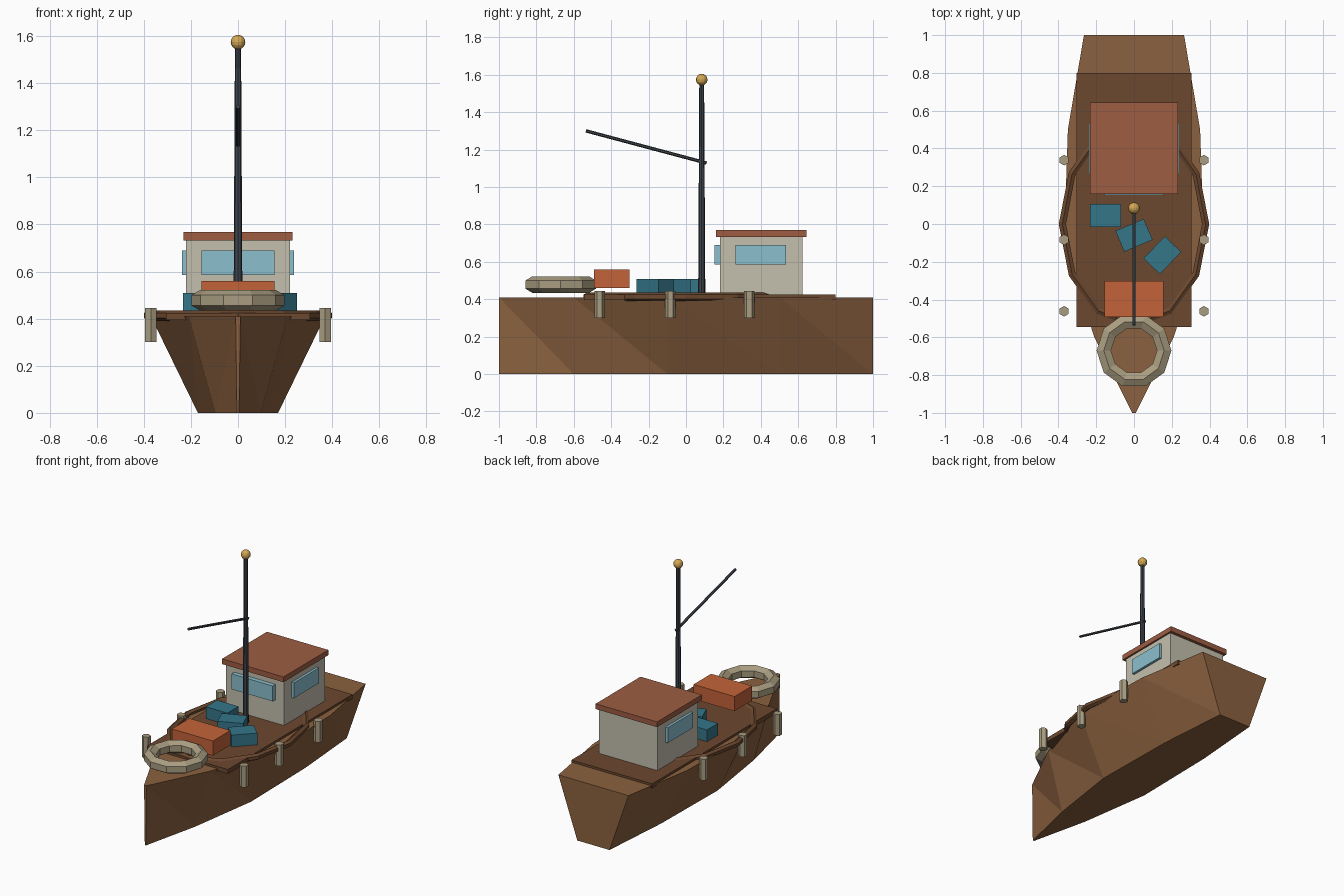
import bpy, bmesh
from math import sin, cos, pi
from mathutils import Vector, Matrix

if "Cube" in bpy.data.objects:
    bpy.data.objects.remove(bpy.data.objects["Cube"])


def mat(name, *rgb):
    m = bpy.data.materials.new(name)
    m.diffuse_color = (*rgb, 1)
    m.use_nodes = True
    m.node_tree.nodes["Principled BSDF"].inputs["Base Color"].default_value = m.diffuse_color
    return m


HULL = mat("hull_wood", .26, .12, .05)
DECK = mat("deck_wood", .15, .065, .028)
ROOF = mat("roof_red", .34, .11, .055)
ORANGE = mat("orange", .55, .125, .042)
TEAL = mat("teal", .035, .18, .25)
CREAM = mat("cream", .55, .52, .42)
GLASS = mat("glass", .26, .52, .61)
STEEL = mat("dark_steel", .05, .06, .075)
BRASS = mat("brass", .66, .39, .09)
ROPE = mat("rope", .40, .34, .22)


def finish(name, bm, material):
    bmesh.ops.recalc_face_normals(bm, faces=bm.faces)
    me = bpy.data.meshes.new(name)
    bm.to_mesh(me)
    bm.free()
    me.materials.append(material)
    ob = bpy.data.objects.new(name, me)
    bpy.context.collection.objects.link(ob)
    return ob


def box(name, center, size, material, turn=0):
    bm = bmesh.new()
    m = (Matrix.Translation(center) @ Matrix.Rotation(turn, 4, 'Z')
         @ Matrix.Diagonal((*size, 1)))
    bmesh.ops.create_cube(bm, size=1, matrix=m)
    return finish(name, bm, material)


def rod(name, a, b, r1, r2, sides, material):
    a, b = Vector(a), Vector(b)
    d = b - a
    m = Matrix.Translation((a + b) / 2)
    if d.xy.length > 1e-6:
        m = m @ d.to_track_quat('Z', 'Y').to_matrix().to_4x4()
    bm = bmesh.new()
    bmesh.ops.create_cone(bm, cap_ends=True, segments=sides, radius1=r1,
                          radius2=r2, depth=d.length, matrix=m)
    return finish(name, bm, material)


def ring(name, center, rx, ry, r, segs, sides, material):
    # elliptical torus whose section has corners at top and bottom
    bm = bmesh.new()
    loops = []
    for i in range(segs):
        a = 2 * pi * i / segs
        loop = []
        for j in range(sides):
            b = pi / 2 + 2 * pi * j / sides
            loop.append(bm.verts.new(Vector(center) + Vector((
                (rx + r * cos(b)) * cos(a), (ry + r * cos(b)) * sin(a), r * sin(b)))))
        loops.append(loop)
    for i in range(segs):
        p, q = loops[i], loops[(i + 1) % segs]
        for j in range(sides):
            k = (j + 1) % sides
            bm.faces.new((p[j], q[j], q[k], p[k]))
    return finish(name, bm, material)


# Hull: stations (y, half width at the top), narrowing towards the flat bottom
bm = bmesh.new()
stations = [(-1, .01), (-.6, .21), (-.1, .37), (.5, .35), (1, .265)]
rows = []
for y, w in stations:
    rows.append([bm.verts.new(c) for c in (
        (-w, y, .41), (-w * .46, y, 0), (w * .46, y, 0), (w, y, .41))])
for p, q in zip(rows, rows[1:]):
    for top, low in ((0, 1), (3, 2)):
        bm.faces.new((p[top], p[low], q[low]))
        bm.faces.new((p[top], q[low], q[top]))
    bm.faces.new((p[1], p[2], q[2], q[1]))
    bm.faces.new((p[0], p[3], q[3], q[0]))
bm.faces.new(rows[0])
bm.faces.new(rows[-1])
finish("hull", bm, HULL)

# Deck and rail
box("deck", (0, .128, .41), (.61, 1.345, .03), DECK)
ring("rail", (0, 0, .413), .379, .53, .022, 12, 6, DECK)

# Cabin with roof and windows
box("cabin", (0, .403, .58), (.44, .44, .31), CREAM)
box("cabin_roof", (0, .402, .751), (.464, .484, .036), ROOF)
box("front_window", (0, .175, .637), (.31, .045, .105), GLASS)
for side, s in (("left", -1), ("right", 1)):
    box(side + "_window", (s * .217, .4, .637), (.04, .27, .105), GLASS)

# Mast, boom and lamp
rod("mast", (0, .084, .42), (0, .084, 1.56), .019, .013, 8, STEEL)
rod("boom", (0, .11, 1.128), (0, -.535, 1.3), .009, .009, 6, STEEL)
bm = bmesh.new()
bmesh.ops.create_uvsphere(bm, u_segments=12, v_segments=8, radius=.031,
                          matrix=Matrix.Translation((0, .084, 1.574)))
finish("mast_lamp", bm, BRASS)

# Deck cargo
for i, (x, y) in enumerate([(-.151, .045), (0, -.06), (.15, -.165)]):
    box(f"crate_{i + 1}", (x, y, .468), (.163, .12, .08), TEAL, i * .4)
box("cargo_box", (0, -.398, .51), (.31, .19, .1), ORANGE)

# Life ring on the bow
ring("life_ring", (0, -.67, .478), .16, .16, .044, 10, 6, ROPE)

# Fenders along both sides
for side, s in (("left", -1), ("right", 1)):
    for i, y in enumerate((-.462, -.083, .338)):
        rod(f"{side}_fender_{i + 1}", (s * .37, y, .3), (s * .37, y, .445),
            .028, .028, 6, ROPE)
